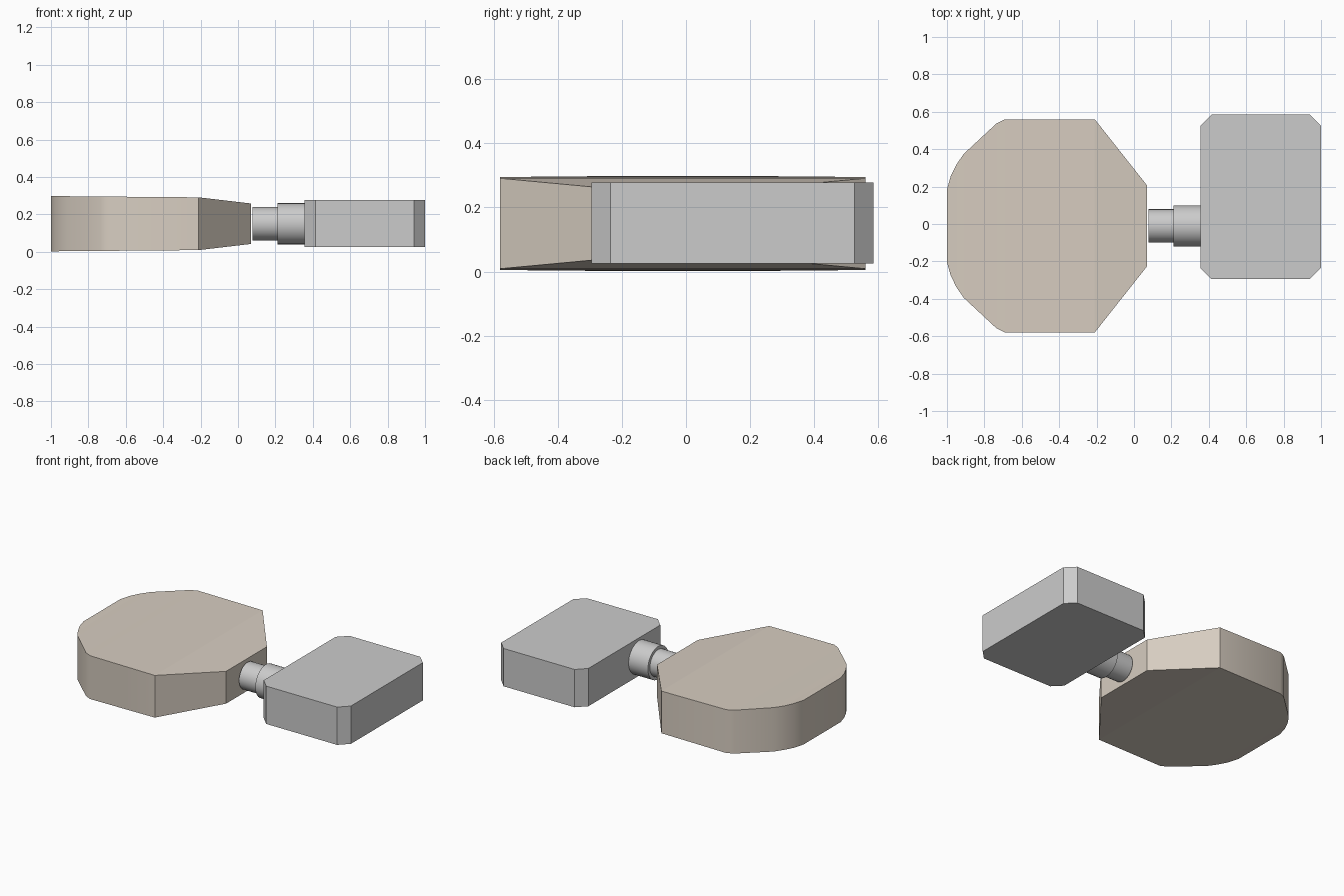
import bpy, bmesh, math

if "Cube" in bpy.data.objects:
    bpy.data.objects.remove(bpy.data.objects["Cube"])


def finish(bm, name, color=None):
    bmesh.ops.recalc_face_normals(bm, faces=bm.faces)
    mesh = bpy.data.meshes.new(name)
    bm.to_mesh(mesh)
    bm.free()
    obj = bpy.data.objects.new(name, mesh)
    bpy.context.collection.objects.link(obj)
    if color:
        mat = bpy.data.materials.new(name + "_color")
        mat.diffuse_color = color
        mat.use_nodes = True
        mat.node_tree.nodes["Principled BSDF"].inputs["Base Color"].default_value = mat.diffuse_color
        mesh.materials.append(mat)
    return obj


def smooth(obj, degrees=30):
    bpy.ops.object.select_all(action='DESELECT')
    obj.select_set(True)
    bpy.context.view_layer.objects.active = obj
    bpy.ops.object.shade_smooth_by_angle(angle=math.radians(degrees))


# Eight-sided head: half outline with half thickness (x, half width, half height)
HALF = [(0.07, 0.216, 0.108), (-0.21, 0.57, 0.141), (-0.69, 0.57, 0.145),
        (-0.735, 0.548, 0.145), (-0.91, 0.385, 0.147), (-0.95, 0.327, 0.147),
        (-0.98, 0.265, 0.148), (-1.0, 0.195, 0.148)]
CY, CZ = -0.01, 0.15
bm = bmesh.new()
rings = [[bm.verts.new((x, CY + sy * w, CZ + sz * h))
          for sy, sz in ((-1, -1), (1, -1), (1, 1), (-1, 1))] for x, w, h in HALF]
for a, b in zip(rings, rings[1:]):
    for i in range(4):
        j = (i + 1) % 4
        bm.faces.new((a[i], a[j], b[j], b[i]))
bm.faces.new(rings[0])
bm.faces.new(rings[-1])
head = finish(bm, "head", (0.68, 0.61, 0.53, 1))
smooth(head)
for p in head.data.polygons:          # keep top and bottom flat
    if abs(p.normal.z) > 0.7:
        p.use_smooth = False


# Stepped round coupling between head and block
def cylinder_x(name, x0, x1, radius):
    bpy.ops.mesh.primitive_cylinder_add(
        vertices=32, radius=radius, depth=x1 - x0,
        location=((x0 + x1) / 2, CY, CZ), rotation=(0, math.pi / 2, 0))
    obj = bpy.context.object
    obj.name = name
    smooth(obj)


cylinder_x("thin_shaft", 0.077, 0.212, 0.089)
cylinder_x("thick_collar", 0.212, 0.357, 0.110)

# Block with chamfered upright corners
X0, X1, Y0, Y1, C = 0.355, 1.0, -0.295, 0.585, 0.06
outline = [(X0 + C, Y0), (X1 - C, Y0), (X1, Y0 + C), (X1, Y1 - C),
           (X1 - C, Y1), (X0 + C, Y1), (X0, Y1 - C), (X0, Y0 + C)]
bm = bmesh.new()
base = bm.faces.new([bm.verts.new((x, y, 0.025)) for x, y in outline])
ext = bmesh.ops.extrude_face_region(bm, geom=[base], use_keep_orig=True)
top = [v for v in ext["geom"] if isinstance(v, bmesh.types.BMVert)]
bmesh.ops.translate(bm, verts=top, vec=(0, 0, 0.253))
finish(bm, "block")
